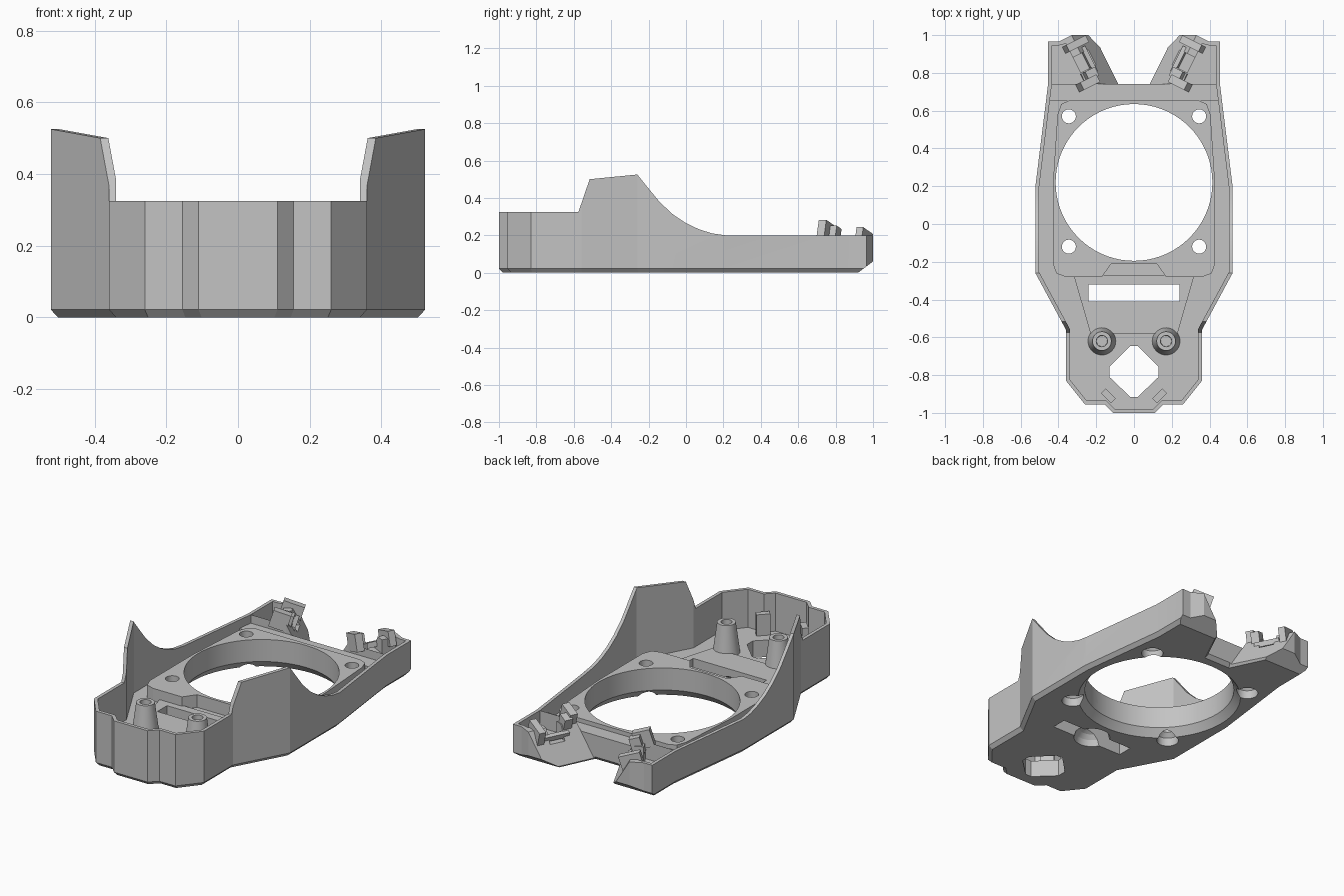
import bpy, bmesh, math
from mathutils import Matrix, Vector

if "Cube" in bpy.data.objects:
    bpy.data.objects.remove(bpy.data.objects["Cube"])

grey = bpy.data.materials.new("plain_grey")
grey.diffuse_color = (0.55, 0.55, 0.55, 1)
grey.use_nodes = True
grey.node_tree.nodes["Principled BSDF"].inputs["Base Color"].default_value = grey.diffuse_color


def make(name, bm):
    bmesh.ops.recalc_face_normals(bm, faces=bm.faces)
    me = bpy.data.meshes.new(name)
    bm.to_mesh(me)
    bm.free()
    me.materials.append(grey)
    ob = bpy.data.objects.new(name, me)
    bpy.context.collection.objects.link(ob)
    return ob


def loft(name, rings):
    """Closed solid through rings of equal point count."""
    bm = bmesh.new()
    loops = [[bm.verts.new(p) for p in r] for r in rings]
    n = len(loops[0])
    for a, b in zip(loops, loops[1:]):
        for i in range(n):
            bm.faces.new((a[i], a[(i + 1) % n], b[(i + 1) % n], b[i]))
    bm.faces.new(loops[0][::-1])
    bm.faces.new(loops[-1])
    return make(name, bm)


def prism(name, pts, z0, z1):
    return loft(name, [[(x, y, z) for x, y in pts] for z in (z0, z1)])


def side_prism(name, pts):
    return loft(name, [[(x, y, z) for y, z in pts] for x in (-1, 1)])


def lathe(name, x, y, steps, n=40):
    return loft(name, [[(x + r * math.cos(2 * math.pi * i / n),
                         y + r * math.sin(2 * math.pi * i / n), z) for i in range(n)]
                       for r, z in steps])


def box(name, loc, size, rot_z=0.0, tilt=0.0):
    bm = bmesh.new()
    m = (Matrix.Translation(loc) @ Matrix.Rotation(rot_z, 4, 'Z')
         @ Matrix.Rotation(tilt, 4, 'Y') @ Matrix.Diagonal((*size, 1)))
    bmesh.ops.create_cube(bm, size=1, matrix=m)
    return make(name, bm)


def mirror(half):
    return half + [(-x, y) for x, y in reversed(half)]


def inset(pts, d):
    """Offset a counter-clockwise outline inward."""
    out = []
    for i, p in enumerate(pts):
        p = Vector(p)
        e1 = (p - Vector(pts[i - 1])).normalized()
        e2 = (Vector(pts[(i + 1) % len(pts)]) - p).normalized()
        n1, n2 = Vector((-e1.y, e1.x)), Vector((-e2.y, e2.x))
        q = p + (n1 + n2) * (d / (1 + n1.dot(n2)))
        out.append((q.x, q.y))
    return out


def cut(ob, cutters):
    for c in cutters:
        mod = ob.modifiers.new("cut", 'BOOLEAN')
        mod.operation, mod.solver, mod.object = 'DIFFERENCE', 'EXACT', c
        dg = bpy.context.evaluated_depsgraph_get()
        dg.update()
        me = bpy.data.meshes.new_from_object(ob.evaluated_get(dg))
        ob.modifiers.clear()
        ob.data = me
        me.materials.clear()
        me.materials.append(grey)


FLOOR, STEP, SILL, PANEL, WALL = 0.10, 0.12, 0.15, 0.175, 0.02
CY = 0.22

# Tray body: outline with two rear legs and a chamfered bottom edge
front = [(.11, -1), (.155, -.955), (.26, -.955), (.36, -.83), (.36, -.56),
         (.522, -.26), (.522, .2)]
legs = [(.455, .74), (.455, .965), (.40, .965), (.33, 1.0), (.2, 1.0), (.075, .74)]
outline = mirror(front + legs)
low = inset(outline, 0.02)
body = loft("tray_body", [[(x, y, 0) for x, y in low],
                          [(x, y, .022) for x, y in outline],
                          [(x, y, .7) for x, y in outline]])

# Cutters for the wall height, hollow interior and rear underside
helpers = [
    side_prism("rim_cutter", [(-1.1, .325), (-.575, .325), (-.515, .5), (-.26, .525),
                              (-.2, .45), (-.14, .377), (-.07, .312), (0, .265),
                              (.07, .232), (.14, .21), (.21, .2), (1.1, .2),
                              (1.1, .8), (-1.1, .8)]),
    prism("interior_cutter", inset(mirror(front + [(.464, .67)]), WALL), FLOOR, .9),
    prism("sill_cutter", inset(mirror(front + [(.4525, .76)]), WALL), SILL, .91),
    side_prism("rear_cutter", [(.9, -.015), (1.06, .105), (1.06, -.1), (.9, -.1)]),
]
for s in (1, -1):
    # sloped inner face, pocket and clip window of each leg
    ramp = [(.0125, -.1), (.2625, .3), (-.02, .3)]
    helpers.append(loft("ramp_cutter", [[(s * (x + k * .155), .74 + k * .31, z)
                                         for x, z in ramp] for k in (0, 1)]))
    pocket = [(.435, .741), (.435, .945), (.40, .945), (.36, .955), (.255, .741)]
    helpers.append(prism("pocket_cutter", [(s * x, y) for x, y in pocket], FLOOR, .5))
    helpers.append(box("window_cutter", (s * .265, .86, .17), (.13, .09, .1), -s * .46))

# Cutters shared by the floor and the raised panel
through = [lathe("opening_cutter", 0, CY, [(.46, -.01), (.415, .045), (.415, .4)], 72)]
for x in (-.345, .345):
    for y in (-.12, .57):
        through.append(lathe("screw_cutter", x, y,
                             [(.06, -.01), (.06, .05), (.037, .075), (.037, .4)]))
floor_cuts = [
    box("slot_cutter", (0, -.365, 0), (.48, .09, .5)),
    prism("diamond_cutter", mirror([(.02, -.915), (.13, -.81), (.13, -.755),
                                    (.02, -.645)]), -.1, .3),
    lathe("bowl_cutter", 0, -.365, [(.105, -.02), (.1, 0), (.09, .035),
                                    (.07, .06), (.04, .078), (.015, .083)]),
]
cut(body, helpers + through + floor_cuts)

# Slightly raised floor between the panel and the screw posts
step = prism("floor_step", mirror([(.23, -.58), (.32, -.27)]), FLOOR - .005, STEP)
cut(step, floor_cuts[:1])

# Raised panel around the large opening
panel = prism("raised_panel", mirror([(.12, -.21), (.17, -.28), (.36, -.28), (.41, -.262),
                                      (.43, -.21), (.43, .2), (.405, .58), (.385, .635),
                                      (.34, .655)]), FLOOR - .005, PANEL)
cut(panel, through)

parts = [body, step, panel]
lean = -math.atan2(.13, .26)
for s, side in ((1, "right"), (-1, "left")):
    # Hollow screw posts
    post = lathe(side + "_screw_post", s * .17, -.62,
                 [(.075, FLOOR - .01), (.068, .14), (.05, .275), (.03, .275), (.028, .17)])
    # Small upright tabs at the front wall
    tab = box(side + "_front_tab", (s * .135, -.91, .16), (.075, .035, .13),
              s * math.pi / 4)
    parts += [post, tab]
    # Cable clips on the leg ramps
    for name, loc, size in (("clip_hook", (.245, .745, .22), (.10, .045, .1)),
                            ("clip_step", (.235, .79, .195), (.06, .05, .1)),
                            ("clip_bar", (.24, .87, .15), (.025, .15, .03)),
                            ("clip_end", (.31, .95, .185), (.12, .04, .085))):
        parts.append(box(side + "_" + name, (s * loc[0], loc[1], loc[2]), size,
                         s * lean, -s * .3))

# Remove the cutters and shade the round parts smooth
for c in helpers + through + floor_cuts:
    bpy.data.objects.remove(c, do_unlink=True)
bpy.ops.object.select_all(action='DESELECT')
for ob in parts:
    ob.select_set(True)
bpy.context.view_layer.objects.active = body
bpy.ops.object.shade_smooth_by_angle(angle=math.radians(12))
